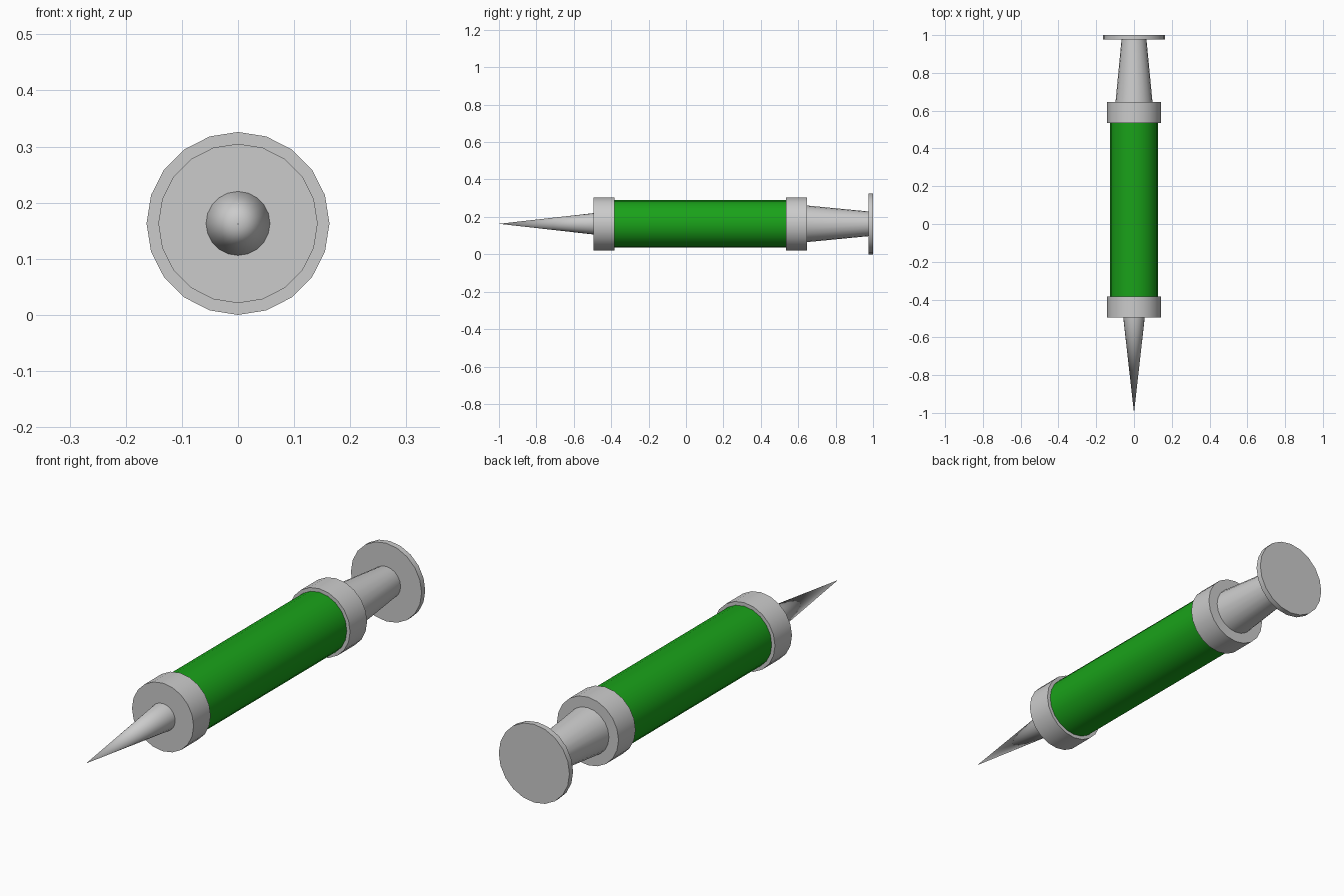
import bpy
import math

if "Cube" in bpy.data.objects:
    bpy.data.objects.remove(bpy.data.objects["Cube"])

AXIS_Z = 0.163
SIDES = 20


def tapered(name, y0, y1, r0, r1):
    """Round part along y: radius r0 at y0 (front), r1 at y1 (back)."""
    bpy.ops.mesh.primitive_cone_add(
        vertices=SIDES, radius1=r1, radius2=r0, depth=y1 - y0,
        location=(0, (y0 + y1) / 2, AXIS_Z), rotation=(math.pi / 2, 0, 0))
    ob = bpy.context.object
    ob.name = name
    bpy.ops.object.shade_smooth_by_angle(angle=math.radians(35))
    return ob


# Needle
tapered("needle", -1.0, -0.495, 0.0, 0.057)

# Collars at both ends of the barrel
for name, y in (("front_collar", -0.495), ("rear_collar", 0.535)):
    tapered(name, y, y + 0.112, 0.142, 0.142)

# Green barrel
barrel = tapered("barrel", -0.385, 0.537, 0.127, 0.127)
green = bpy.data.materials.new("green_liquid")
green.diffuse_color = (0.01, 0.36, 0.01, 1)
green.use_nodes = True
green.node_tree.nodes["Principled BSDF"].inputs["Base Color"].default_value = green.diffuse_color
barrel.data.materials.append(green)

# Plunger shaft and thumb disc
tapered("plunger_shaft", 0.645, 0.977, 0.098, 0.066)
tapered("thumb_disc", 0.976, 1.0, 0.163, 0.163)
